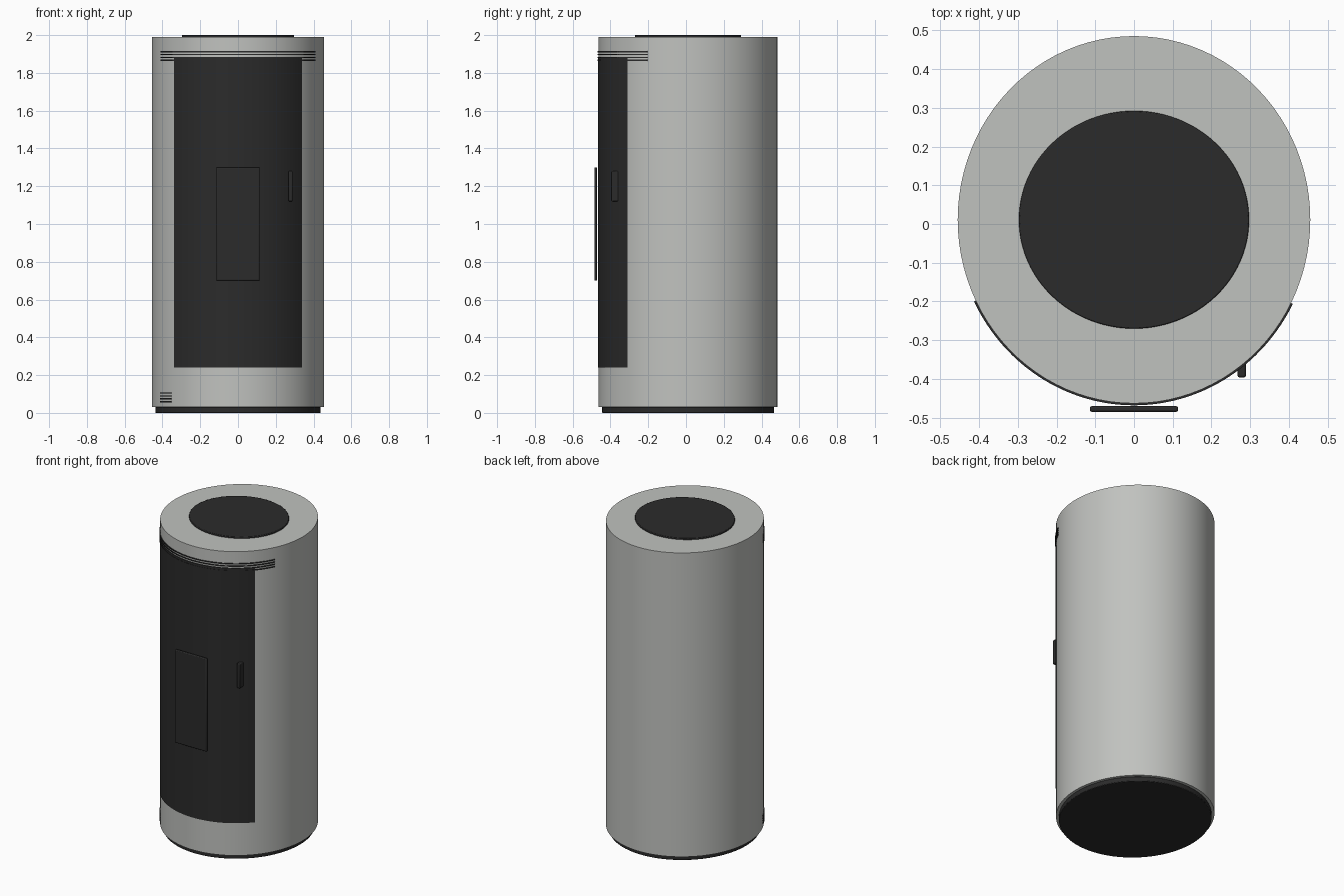
import bpy, bmesh, math

if "Cube" in bpy.data.objects:
    bpy.data.objects.remove(bpy.data.objects["Cube"])

CY, RX, RY = 0.011, 0.455, 0.474   # slightly oval body


def material(name, rgb):
    m = bpy.data.materials.new(name)
    m.diffuse_color = (*rgb, 1)
    m.use_nodes = True
    m.node_tree.nodes["Principled BSDF"].inputs["Base Color"].default_value = m.diffuse_color
    return m


GREY = material("light_grey", (0.53, 0.54, 0.52))
DARK = material("charcoal", (0.024, 0.024, 0.024))


def finish(name, bm, mat, bevel=0.0, segments=2):
    bmesh.ops.recalc_face_normals(bm, faces=bm.faces)
    me = bpy.data.meshes.new(name)
    bm.to_mesh(me)
    bm.free()
    me.materials.append(mat)
    ob = bpy.data.objects.new(name, me)
    bpy.context.collection.objects.link(ob)
    if bevel:
        b = ob.modifiers.new("bevel", 'BEVEL')
        b.width, b.segments, b.limit_method = bevel, segments, 'ANGLE'
    bpy.ops.object.select_all(action='DESELECT')
    ob.select_set(True)
    bpy.context.view_layer.objects.active = ob
    bpy.ops.object.shade_smooth_by_angle(angle=math.radians(35))
    return ob


def drum(name, rx, ry, z0, z1, mat, bevel=0.0):
    bm = bmesh.new()
    n = 96
    ring = [bm.verts.new((rx * math.sin(2 * math.pi * i / n),
                          CY - ry * math.cos(2 * math.pi * i / n), z0)) for i in range(n)]
    f = bm.faces.new(ring)
    top = bmesh.ops.extrude_face_region(bm, geom=[f])["geom"]
    for v in top:
        if isinstance(v, bmesh.types.BMVert):
            v.co.z = z1
    if not any(abs(g.calc_center_median().z - z0) < 1e-6 for g in bm.faces):
        bm.faces.new(ring)
    return finish(name, bm, mat, bevel)


def curved_plate(name, x0, x1, z0, z1, out, mat):
    """Thin plate wrapped on the front of the body between two x positions."""
    bm = bmesh.new()
    a0, a1 = (math.asin(x / (RX + out)) for x in (x0, x1))
    n = max(4, int(abs(a1 - a0) / math.radians(2.5)))
    rows = []
    for i in range(n + 1):
        a = a0 + (a1 - a0) * i / n
        rows.append([bm.verts.new(((RX + d) * math.sin(a), CY - (RY + d) * math.cos(a), z))
                     for d, z in ((out, z0), (out, z1), (-0.003, z1), (-0.003, z0))])
    for p, q in zip(rows, rows[1:]):
        for k in range(4):
            bm.faces.new((p[k], q[k], q[(k + 1) % 4], p[(k + 1) % 4]))
    bm.faces.new(rows[0])
    bm.faces.new(rows[-1])
    return finish(name, bm, mat)


def box(name, x, y, z, mat, bevel):
    bm = bmesh.new()
    bmesh.ops.create_cube(bm, size=1)
    for v in bm.verts:
        v.co = [(lo + hi) / 2 + c * (hi - lo) for c, (lo, hi) in zip(v.co, (x, y, z))]
    return finish(name, bm, mat, bevel)


# Cylinder housing, plinth and top cap
drum("plinth", 0.438, 0.456, 0.0, 0.032, DARK, 0.004)
drum("body", RX, RY, 0.03, 1.99, GREY)
drum("top_cap", 0.297, 0.281, 1.985, 2.0, DARK, 0.003)

# Curved front door with flat panel and handle
curved_plate("door", -0.338, 0.338, 0.24, 1.88, 0.003, DARK)
box("door_panel", (-0.114, 0.114), (-0.485, -0.470), (0.70, 1.30), DARK, 0.005)
box("door_handle", (0.267, 0.289), (-0.396, -0.345), (1.12, 1.28), DARK, 0.005)

# Vent slits above the door and at the lower left
for i in range(4):
    z = 1.867 + 0.015 * i
    curved_plate(f"upper_vent_{i + 1}", -0.41, 0.41, z - 0.003, z + 0.003, 0.005, DARK)
    z = 0.059 + 0.0155 * i
    curved_plate(f"lower_vent_{i + 1}", -0.413, -0.355, z - 0.003, z + 0.003, 0.005, DARK)
